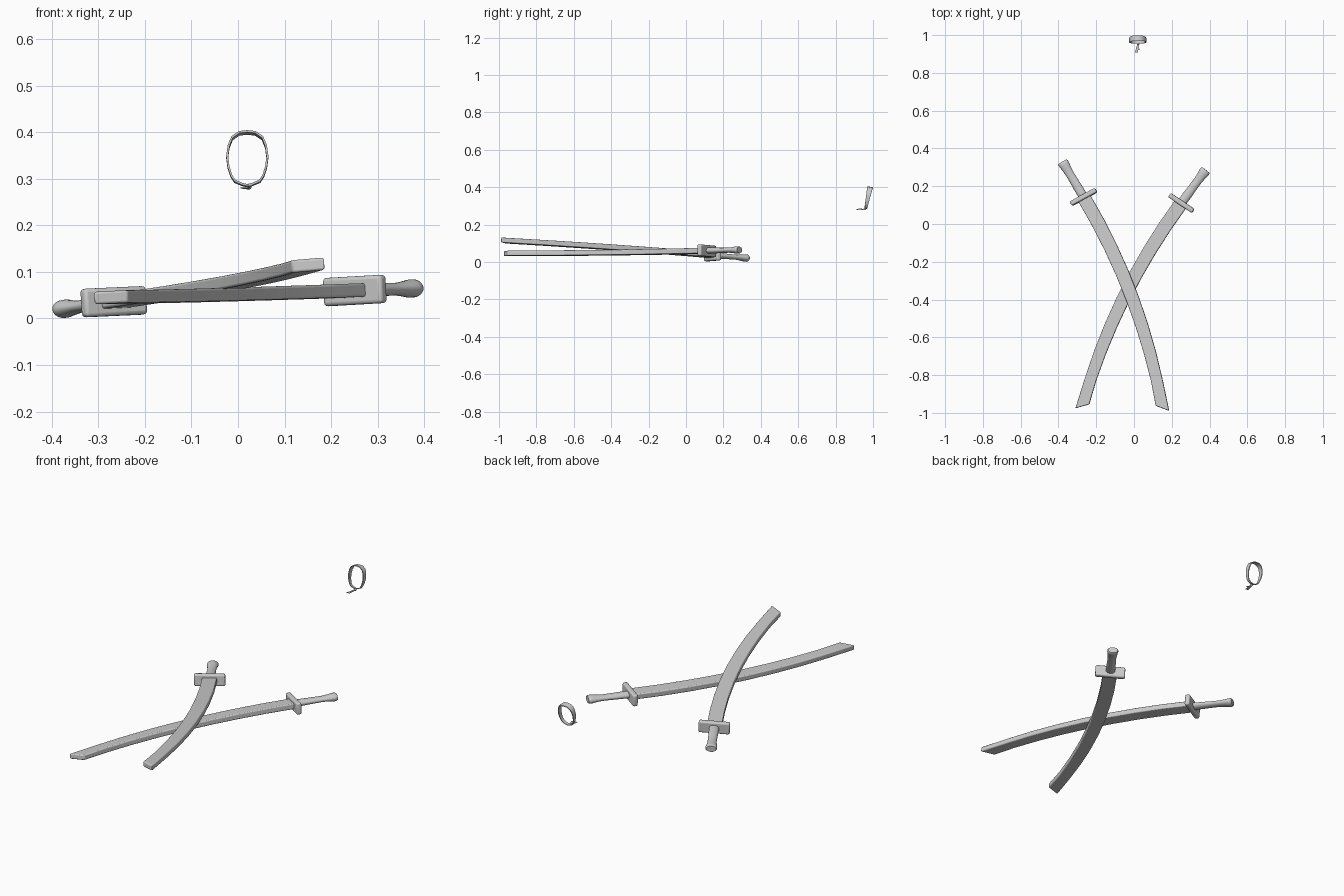
import bpy, bmesh, math
from mathutils import Vector, Matrix

if "Cube" in bpy.data.objects:
    bpy.data.objects.remove(bpy.data.objects["Cube"])


def finish(name, bm, matrix=None, bevel=0.0):
    bmesh.ops.recalc_face_normals(bm, faces=bm.faces)
    me = bpy.data.meshes.new(name)
    bm.to_mesh(me)
    bm.free()
    ob = bpy.data.objects.new(name, me)
    bpy.context.collection.objects.link(ob)
    if matrix:
        ob.matrix_world = matrix
    if bevel:
        mod = ob.modifiers.new("soft_edges", 'BEVEL')
        mod.width, mod.segments, mod.limit_method = bevel, 3, 'ANGLE'
    bpy.ops.object.select_all(action='DESELECT')
    ob.select_set(True)
    bpy.context.view_layer.objects.active = ob
    bpy.ops.object.shade_smooth_by_angle(angle=math.radians(40))
    return ob


def loft(sections, closed=False):
    """Skin equal-sized point rings; cap the ends unless the loft closes."""
    bm = bmesh.new()
    rings = [[bm.verts.new(p) for p in s] for s in sections]
    n = len(rings[0])
    pairs = list(zip(rings, rings[1:])) + ([(rings[-1], rings[0])] if closed else [])
    for a, b in pairs:
        for i in range(n):
            j = (i + 1) % n
            bm.faces.new((a[i], a[j], b[j], b[i]))
    if not closed:
        bm.faces.new(rings[0])
        bm.faces.new(rings[-1])
    return bm


def sword_frame(origin, u, v):
    """Local x runs to the tip, y to the convex side of the blade."""
    u = Vector(u).normalized()
    v = Vector(v)
    v = (v - u * v.dot(u)).normalized()
    m = Matrix((u, v, u.cross(v))).transposed().to_4x4()
    m.translation = origin
    return m


def curve(x):
    return 0.183 * x - 0.153 * x * x


def sword(label, m):
    # Curved blade with slanted end
    secs = []
    for i in range(9):
        t = i / 8
        x = 1.197 * t
        slope = 0.183 - 0.306 * x
        nrm = Vector((-slope, 1, 0)).normalized()
        w, h = 0.036 - 0.007 * t ** 2, 0.0145 - 0.001 * t
        c = Vector((x, curve(x), 0))
        skew = Vector((0.02, 0, 0)) if i == 8 else Vector()
        secs.append([c + s * (nrm * w + skew) + Vector((0, 0, k * h))
                     for s, k in ((1, 1), (-1, 1), (-1, -1), (1, -1))])
    finish(label + "_blade", loft(secs), m, 0.005)

    # Flat rectangular guard
    bm = bmesh.new()
    bmesh.ops.create_cube(bm, size=1, matrix=Matrix.Rotation(math.radians(8), 4, 'Z')
                          @ Matrix.Diagonal((0.026, 0.152, 0.061, 1)))
    finish(label + "_guard", bm, m, 0.008)

    # Oval grip with flared end
    secs = []
    for x, w, h in ((0, .024, .0165), (-.05, .024, .0155), (-.1, .0225, .014), (-.145, .022, .0135),
                    (-.175, .025, .0165), (-.195, .028, .0195), (-.208, .028, .0195), (-.214, .024, .016)):
        nrm = Vector((-0.2, 1, 0)).normalized()
        c = Vector((x, 0.183 * x, 0))
        secs.append([c + nrm * w * math.cos(a) + Vector((0, 0, h * math.sin(a)))
                     for a in (math.tau * k / 20 for k in range(20))])
    finish(label + "_grip", loft(secs), m)


# Two crossed swords
sword("left_sword", sword_frame((-.267, .143, .036), (.35, -.937, .066), (.937, .35, .05)))
sword("right_sword", sword_frame((.251, .111, .060), (-.438, -.899, -.012), (-.899, .438, -.05)))

# Egg-shaped headband, leaning back, narrower toward the knot
half = [(0, .404), (.018, .402), (.034, .391), (.042, .372), (.0455, .348),
        (.0425, .325), (.036, .305), (.028, .293), (.012, .286), (0, .283)]
loop = half + [(-x, z) for x, z in half[-2:0:-1]]
axis = Vector((0, -math.cos(.19), math.sin(.19)))
mid = Vector((0.02, 0, 0.345))
secs = []
for x, z in loop:
    t = (z - .283) / .121
    c = Vector((0.02 + x, .961 + .023 * t, z - 0.002 * t))
    d = c - mid
    d.y = 0
    inner = -d.normalized() * 0.0045
    w = axis * (.007 + .008 * t)
    secs.append([c + w, c - w, c - w + inner, c + inner + w])
finish("headband", loft(secs, True))

# Knot and two loose ribbon ends
bm = bmesh.new()
bmesh.ops.create_uvsphere(bm, u_segments=12, v_segments=8, radius=1,
                          matrix=Matrix.Translation((.022, .955, .282))
                          @ Matrix.Diagonal((.007, .007, .0055, 1)))
finish("headband_knot", bm)
for name, pts in (("ribbon_long", ((.021, .955, .281, .003), (.016, .93, .280, .005), (.013, .908, .281, .008))),
                  ("ribbon_short", ((.023, .955, .282, .003), (.020, .94, .283, .005), (.023, .922, .285, .007)))):
    secs = [[Vector((x + s * w, y, z + k * .0015))
             for s, k in ((1, 1), (-1, 1), (-1, -1), (1, -1))] for x, y, z, w in pts]
    finish(name, loft(secs))
